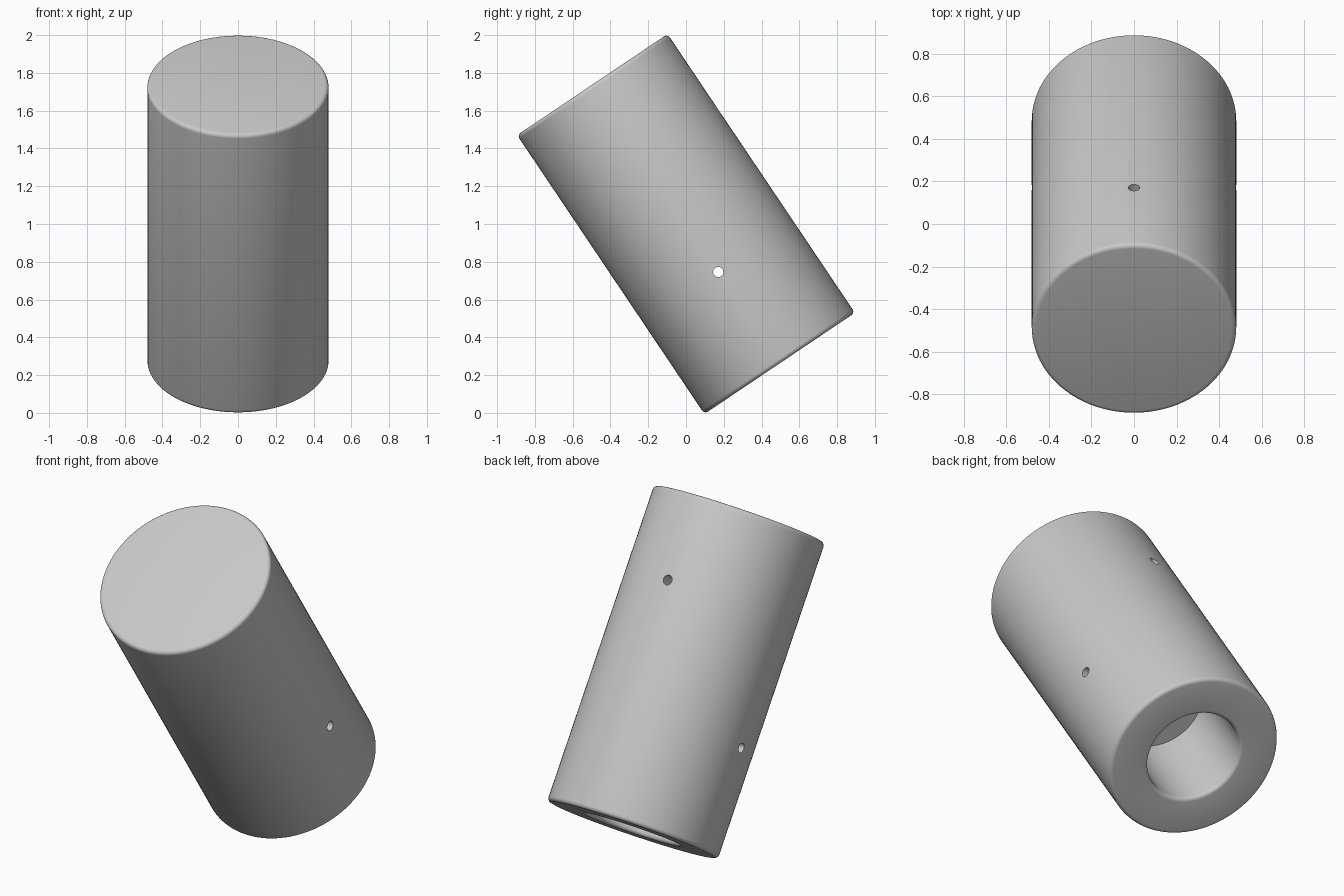
import bpy, bmesh, math
from mathutils import Matrix, Vector

old = bpy.data.objects.get("Cube")
if old:
    bpy.data.objects.remove(old, do_unlink=True)

R, BORE, LENGTH, DEPTH, FILLET = 0.48, 0.26, 1.778, 0.55, 0.022
TILT = math.radians(33.9)

grey = bpy.data.materials.new("plain grey")
grey.use_nodes = True
colour = (0.58, 0.58, 0.58, 1)
grey.diffuse_color = colour
grey.node_tree.nodes["Principled BSDF"].inputs["Base Color"].default_value = colour


def arc(cx, cz, start, end, steps=5):
    """Rounded corner of the profile, angles in degrees."""
    angles = [math.radians(start + (end - start) * i / steps) for i in range(steps + 1)]
    return [(cx + FILLET * math.cos(a), cz + FILLET * math.sin(a)) for a in angles]


def finish(bm, name):
    mesh = bpy.data.meshes.new(name)
    bm.to_mesh(mesh)
    bm.free()
    mesh.materials.append(grey)
    obj = bpy.data.objects.new(name, mesh)
    bpy.context.collection.objects.link(obj)
    return obj


# Solid cylinder with rounded rims and a blind bore, as one revolved profile
h = LENGTH / 2
profile = [(0, DEPTH - h), (BORE, DEPTH - h)]
profile += arc(BORE + FILLET, FILLET - h, 180, 270)
profile += arc(R - FILLET, FILLET - h, -90, 0)
profile += arc(R - FILLET, h - FILLET, 0, 90)
profile += [(0, h)]
bm = bmesh.new()
verts = [bm.verts.new((x, 0, z)) for x, z in profile]
edges = [bm.edges.new(pair) for pair in zip(verts, verts[1:])]
bmesh.ops.spin(bm, geom=verts + edges, cent=(0, 0, 0), axis=(0, 0, 1),
               angle=math.tau, steps=96)
bmesh.ops.remove_doubles(bm, verts=bm.verts, dist=0.0001)
bmesh.ops.recalc_face_normals(bm, faces=bm.faces)
body = finish(bm, "bored_cylinder")


def drill(name, centre, axis, length, radius=0.027):
    """Cut a small round hole through the body."""
    bm = bmesh.new()
    turn = Vector((0, 0, 1)).rotation_difference(Vector(axis)).to_matrix().to_4x4()
    bmesh.ops.create_cone(bm, cap_ends=True, segments=24, radius1=radius,
                          radius2=radius, depth=length,
                          matrix=Matrix.Translation(centre) @ turn)
    cutter = finish(bm, name)
    cutter.hide_render = True
    mod = body.modifiers.new(name, 'BOOLEAN')
    mod.operation = 'DIFFERENCE'
    mod.solver = 'EXACT'
    mod.object = cutter
    bpy.context.view_layer.objects.active = body
    bpy.ops.object.modifier_apply(modifier=name)
    bpy.data.objects.remove(cutter, do_unlink=True)


# Cross hole from side to side, and a blind hole in the back
drill("cross_hole_cutter", (0, 0, -0.306), (1, 0, 0), 1.2)
drill("back_hole_cutter", (0, R, 0.408), (0, 1, 0), 0.5)

# Smooth shading with sharp edges, then tilt the body toward the front
bpy.ops.object.select_all(action='DESELECT')
body.select_set(True)
bpy.context.view_layer.objects.active = body
bpy.ops.object.shade_smooth_by_angle(angle=math.radians(35))
body.data.transform(Matrix.Translation((0, 0, 1)) @ Matrix.Rotation(TILT, 4, 'X'))
body.data.update()
